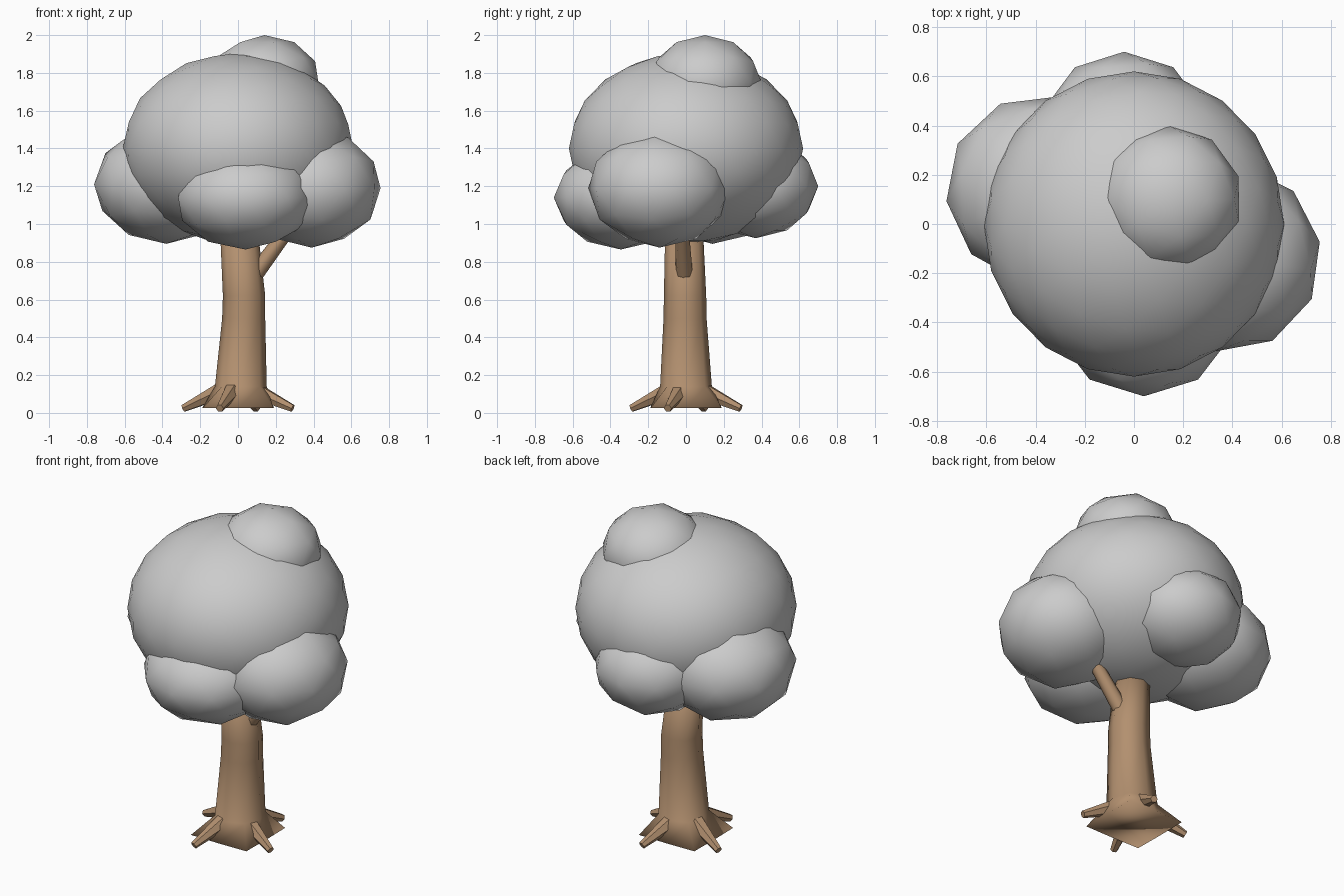
import bpy, math
from mathutils import Vector

if "Cube" in bpy.data.objects:
    bpy.data.objects.remove(bpy.data.objects["Cube"])

bark = bpy.data.materials.new("bark")
bark.diffuse_color = (0.45, 0.28, 0.16, 1)
bark.use_nodes = True
bark.node_tree.nodes["Principled BSDF"].inputs["Base Color"].default_value = bark.diffuse_color


def add_mesh(name, verts, faces, mat=None, angle=60):
    me = bpy.data.meshes.new(name)
    me.from_pydata(verts, [], faces)
    ob = bpy.data.objects.new(name, me)
    bpy.context.collection.objects.link(ob)
    if mat:
        me.materials.append(mat)
    bpy.ops.object.select_all(action='DESELECT')
    ob.select_set(True)
    bpy.context.view_layer.objects.active = ob
    bpy.ops.object.shade_smooth_by_angle(angle=math.radians(angle))
    return ob


def loft(rings):
    """Join equal-length rings of points and cap both ends."""
    n = len(rings[0])
    verts = [p for r in rings for p in r]
    faces = [(k * n + i, k * n + (i + 1) % n, (k + 1) * n + (i + 1) % n, (k + 1) * n + i)
             for k in range(len(rings) - 1) for i in range(n)]
    last = (len(rings) - 1) * n
    faces += [tuple(reversed(range(n))), tuple(range(last, last + n))]
    return verts, faces


def limb(name, a, b, ra, rb, sides=6, angle=30):
    """Tapered stick between two points."""
    a, b = Vector(a), Vector(b)
    q = (b - a).to_track_quat('Z', 'Y')
    rings = [[p + q @ Vector((r * math.cos(math.tau * i / sides),
                              r * math.sin(math.tau * i / sides), 0)) for i in range(sides)]
             for p, r in ((a, ra), (b, rb))]
    return add_mesh(name, *loft(rings), bark, angle)


# Trunk: square flared foot turning into a slightly crooked round stem
rings = []
for cx, cy, z, side_r, corner_r in [(0, 0, 0.025, 0.19, 0.265), (0.015, 0, 0.14, 0.137, 0.142),
                                    (0.03, -0.005, 0.5, 0.114, 0.119),
                                    (0.032, -0.005, 0.62, 0.112, 0.116), (0.005, -0.01, 0.97, 0.1, 0.1)]:
    ring = []
    for i in range(8):
        r = corner_r if i % 2 else side_r
        t = math.tau * i / 8
        ring.append((cx + r * math.cos(t), cy + r * math.sin(t), z))
    rings.append(ring)
add_mesh("trunk", *loft(rings), bark, 180)

# Four roots, a quarter turn apart
for i in range(4):
    t = math.radians(-18.5 + 90 * i)
    c, s = math.cos(t), math.sin(t)
    limb(f"root_{i + 1}", (0.1 * c, 0.1 * s, 0.115), (0.305 * c, 0.305 * s, 0.024), 0.047, 0.021)

# Side branch
limb("branch", (0.08, -0.008, 0.72), (0.31, -0.025, 1.03), 0.045, 0.035, 8, 50)

# Foliage: centre, radii, turn about z, subdivisions
blobs = {
    "crown_main": ((0, 0, 1.4), (0.61, 0.62, 0.505), 0, 3),
    "crown_front": ((0.04, -0.345, 1.14), (0.375, 0.355, 0.275), 0, 2),
    "crown_right": ((0.39, -0.14, 1.19), (0.37, 0.38, 0.315), -8, 2),
    "crown_left": ((-0.38, 0.14, 1.21), (0.385, 0.385, 0.315), -11, 2),
    "crown_back": ((-0.04, 0.37, 1.2), (0.34, 0.33, 0.275), 0, 2),
    "crown_top": ((0.14, 0.1, 1.75), (0.3, 0.3, 0.25), 0, 2),
}
for name, (loc, radii, turn, level) in blobs.items():
    bpy.ops.mesh.primitive_ico_sphere_add(subdivisions=level, radius=1, location=loc,
                                          rotation=(0, 0, math.radians(turn)))
    ob = bpy.context.object
    ob.name = name
    ob.scale = radii
    bpy.ops.object.shade_smooth()
